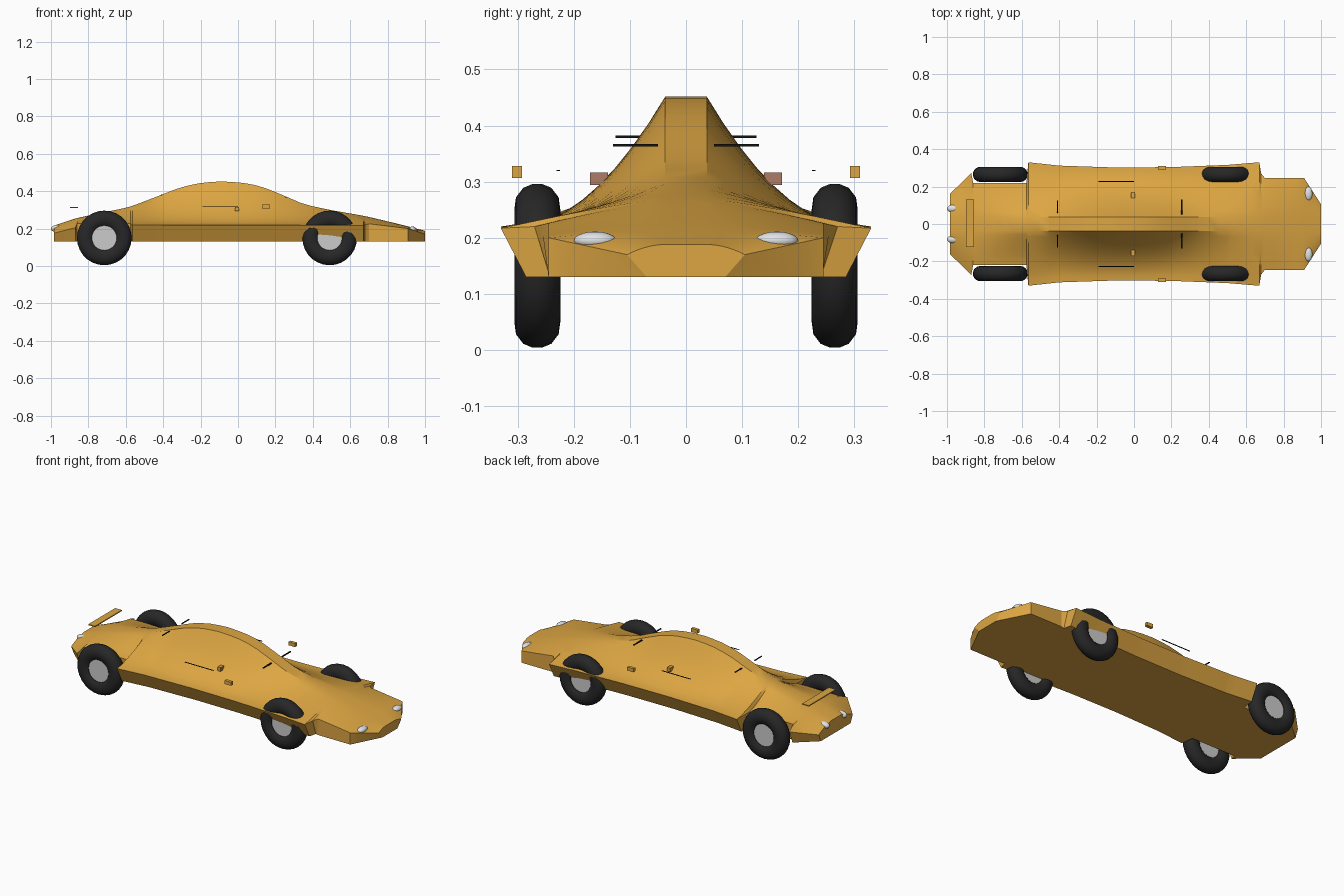
import bpy, bmesh, math
from mathutils import Matrix

if "Cube" in bpy.data.objects:
    bpy.data.objects.remove(bpy.data.objects["Cube"])


def material(name, rgb):
    m = bpy.data.materials.new(name)
    m.diffuse_color = (*rgb, 1)
    m.use_nodes = True
    m.node_tree.nodes["Principled BSDF"].inputs["Base Color"].default_value = m.diffuse_color
    return m


GOLD = material("gold paint", (0.72, 0.38, 0.055))
RUBBER = material("black rubber", (0.02, 0.02, 0.021))
HUB = material("hub grey", (0.6, 0.6, 0.6))
GLASS = material("lamp white", (0.74, 0.76, 0.78))
BROWN = material("mirror brown", (0.42, 0.2, 0.13))
BLACK = material("black trim", (0.006, 0.006, 0.006))


def finish(name, bm, mats, angle=None):
    bmesh.ops.recalc_face_normals(bm, faces=bm.faces)
    me = bpy.data.meshes.new(name)
    bm.to_mesh(me)
    bm.free()
    for m in mats:
        me.materials.append(m)
    ob = bpy.data.objects.new(name, me)
    bpy.context.collection.objects.link(ob)
    if angle:
        bpy.ops.object.select_all(action='DESELECT')
        ob.select_set(True)
        bpy.context.view_layer.objects.active = ob
        bpy.ops.object.shade_smooth_by_angle(angle=math.radians(angle))
    return ob


def lerp(table, x):
    """Linear lookup in a table of (x, value) pairs."""
    if x <= table[0][0]:
        return table[0][1]
    for (a, va), (b, vb) in zip(table, table[1:]):
        if x <= b:
            return va + (vb - va) * (x - a) / (b - a)
    return table[-1][1]


def smooth(table, x):
    """Softened lookup: average over a small window, extended straight at ends."""
    d = 0.03
    lo, hi = table[0][0] + d, table[-1][0] - d
    if x < lo or x > hi:
        return lerp(table, x)
    return sum(lerp(table, x + d * k) for k in (-1, -.5, 0, .5, 1)) / 5


# body shape along its length
ROOF = [(-.985, .215), (-.87, .255), (-.58, .315), (-.47, .357), (-.31, .42), (-.2, .445),
        (-.085, .453), (.03, .445), (.12, .427), (.25, .375), (.35, .33), (.49, .3),
        (.68, .267), (.87, .222), (1, .188)]
WIDTH = [(-.985, .16), (-.87, .272), (-.86, .22), (-.575, .22), (-.565, .33), (-.4, .312),
         (-.1, .302), (.2, .304), (.5, .316), (.67, .33), (.68, .27), (.7, .245),
         (.91, .245), (1, .105)]
SILL = [(-.985, .175), (-.87, .205), (-.86, .228), (-.575, .228), (-.565, .22), (.67, .217),
        (.7, .226), (.91, .2), (1, .17)]
INSET = [(-.985, .02), (-.87, .03), (-.86, .01), (-.575, .01), (-.565, .045), (.67, .045),
         (.7, .0), (.91, 0), (1, .035)]
SLOPE = [(-.985, 1), (-.6, 1.3), (-.4, 1.9), (.25, 1.95), (.5, 1.35), (.7, 1)]
CROWN = [(-.985, 1.6), (-.6, 1.1), (-.4, 1), (.5, 1), (.7, 1.4), (1, 1.9)]
RIDGE, FLOOR, STEPS = .037, .13, 9


def section(x):
    """Half cross-section from ridge edge down to the floor edge."""
    top, w, s = smooth(ROOF, x), lerp(WIDTH, x), lerp(SILL, x)
    p, q = lerp(SLOPE, x), lerp(CROWN, x)
    pts = []
    for i in range(STEPS + 1):
        u = i / STEPS
        pts.append((RIDGE + (w - RIDGE) * u, s + (top - s) * (1 - u ** q) ** p))
    pts.append((w - lerp(INSET, x), FLOOR))
    return pts


# body shell
stations = sorted({a for a, _ in WIDTH} | {round(-.93 + i * .06, 3) for i in range(32)})
bm = bmesh.new()
rings = []
for x in stations:
    half = section(x)
    loop = half[::-1] + [(-y, z) for y, z in half]
    rings.append([bm.verts.new((x, y, z)) for y, z in loop])
for a, b in zip(rings, rings[1:]):
    n = len(a)
    for i in range(n):
        bm.faces.new((a[i], a[(i + 1) % n], b[(i + 1) % n], b[i]))
bm.faces.new(rings[0])
bm.faces.new(rings[-1])
finish("body", bm, [GOLD], 25)


# wheels: spun tyre with a recessed hub disc
def wheel(name, x, y):
    pos = Matrix.Translation((x, y, .15))
    prof = [(.066, -.026), (.08, -.037), (.1, -.041), (.122, -.038), (.139, -.025), (.146, -.008)]
    prof += [(r, -t) for r, t in prof[::-1]]
    n = 28
    bm = bmesh.new()
    loops = []
    for k in range(n):
        a = 2 * math.pi * k / n
        loops.append([bm.verts.new(pos @ Matrix.Rotation(a, 4, 'Y') @ Matrix.Translation((r, t, 0))
                                   .to_translation()) for r, t in prof])
    m = len(prof)
    for k in range(n):
        a, b = loops[k], loops[(k + 1) % n]
        for i in range(m):
            bm.faces.new((a[i], a[(i + 1) % m], b[(i + 1) % m], b[i]))
    finish(name + "_tyre", bm, [RUBBER], 40)
    bm = bmesh.new()
    bmesh.ops.create_cone(bm, cap_ends=True, segments=n, radius1=.07, radius2=.07, depth=.046,
                          matrix=pos @ Matrix.Rotation(math.pi / 2, 4, 'X'))
    finish(name + "_hub", bm, [HUB], 40)


def box(name, centre, size, mat):
    bm = bmesh.new()
    bmesh.ops.create_cube(bm, size=1, matrix=Matrix.Translation(centre) @ Matrix.Diagonal((*size, 1)))
    return finish(name, bm, [mat])


def lamp(name, centre, radii):
    bm = bmesh.new()
    bmesh.ops.create_uvsphere(bm, u_segments=16, v_segments=10, radius=1,
                              matrix=Matrix.Translation(centre) @ Matrix.Diagonal((*radii, 1)))
    finish(name, bm, [GLASS], 60)


for side, s in (("right", -1), ("left", 1)):
    wheel("front_wheel_" + side, .49, s * .265)
    wheel("rear_wheel_" + side, -.715, s * .265)
    lamp("headlight_" + side, (.932, s * .162, .195), (.022, .038, .016))
    lamp("tail_light_" + side, (-.965, s * .082, .2), (.035, .022, .02))
    # mirrors, with a brown forward face on the inner pair
    m = box("inner_mirror_" + side, (-.005, s * .155, .305), (.02, .032, .022), GOLD)
    m.data.materials.append(BROWN)
    for f in m.data.polygons:
        f.material_index = 1 if f.normal.x > .5 else 0
    box("outer_mirror_" + side, (.15, s * .301, .317), (.042, .018, .021), GOLD)
    # thin trim strips
    box("front_strip_" + side, (.255, s * .09, .365), (.008, .08, .004), BLACK)
    box("rear_strip_" + side, (-.41, s * .093, .38), (.006, .066, .004), BLACK)
    box("side_strip_" + side, (-.095, s * .228, .32), (.19, .006, .002), BLACK)

# rear wing plate
box("rear_wing", (-.877, .004, .312), (.044, .252, .006), GOLD)
